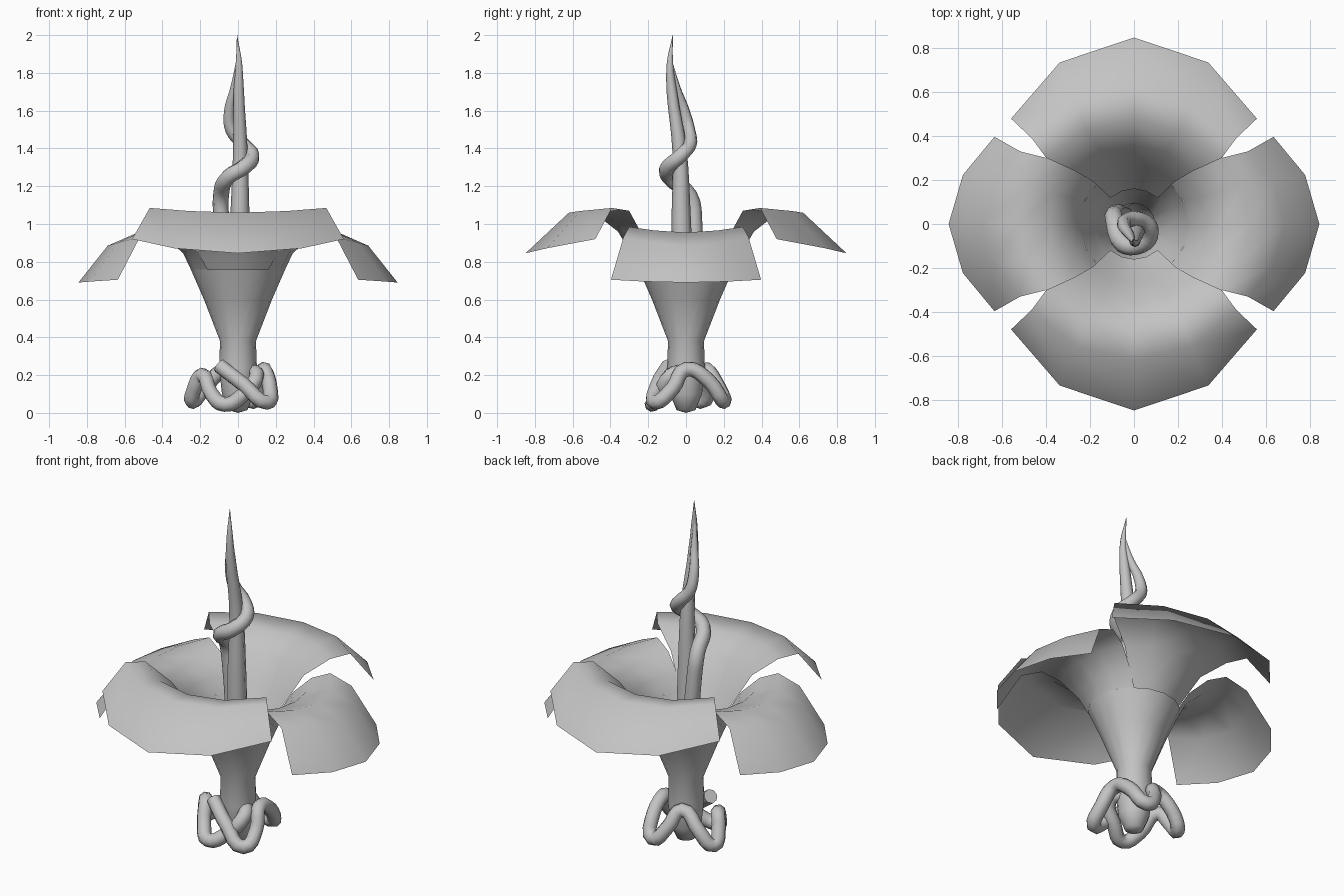
import bpy
import bmesh
from math import sin, cos, pi, radians

cube = bpy.data.objects.get("Cube")
if cube:
    bpy.data.objects.remove(cube, do_unlink=True)

grey = bpy.data.materials.new("plain grey")
grey.use_nodes = True
grey.diffuse_color = (0.55, 0.55, 0.55, 1)
shader = next(n for n in grey.node_tree.nodes if n.type == 'BSDF_PRINCIPLED')
shader.inputs["Base Color"].default_value = grey.diffuse_color


def select_only(obj):
    bpy.ops.object.select_all(action='DESELECT')
    obj.select_set(True)
    bpy.context.view_layer.objects.active = obj


def finish(obj):
    select_only(obj)
    bpy.ops.object.shade_smooth_by_angle(angle=radians(60))


def grid_mesh(name, rows, closed=False):
    """Skin a list of equally long rows of points with quads."""
    bm = bmesh.new()
    grid = [[bm.verts.new(p) for p in row] for row in rows]
    for low, high in zip(grid, grid[1:]):
        count = len(low)
        for i in range(count if closed else count - 1):
            j = (i + 1) % count
            bm.faces.new((low[i], low[j], high[j], high[i]))
    bmesh.ops.remove_doubles(bm, verts=bm.verts, dist=0.0005)
    mesh = bpy.data.meshes.new(name)
    bm.to_mesh(mesh)
    bm.free()
    obj = bpy.data.objects.new(name, mesh)
    bpy.context.collection.objects.link(obj)
    mesh.materials.append(grey)
    finish(obj)
    return obj


def petal(name, heading, profile):
    """Each profile row: middle radius and z, edge radius and z, half angle."""
    rows = []
    for mid_r, mid_z, edge_r, edge_z, spread in profile:
        row = []
        for step in (-1, -0.5, 0, 0.5, 1):
            blend = abs(step) ** 1.5
            r = mid_r + (edge_r - mid_r) * blend
            z = mid_z + (edge_z - mid_z) * blend
            angle = radians(heading + step * spread)
            row.append((r * cos(angle), r * sin(angle), z))
        rows.append(row)
    return grid_mesh(name, rows)


def tube(name, points, cyclic=False):
    """Round tapering tube; each point is x, y, z and radius."""
    curve = bpy.data.curves.new(name, 'CURVE')
    curve.dimensions = '3D'
    curve.bevel_depth = 1
    curve.bevel_resolution = 2
    curve.resolution_u = 4
    curve.use_fill_caps = True
    spline = curve.splines.new('BEZIER')
    spline.use_cyclic_u = cyclic
    spline.bezier_points.add(len(points) - 1)
    for knot, (x, y, z, radius) in zip(spline.bezier_points, points):
        knot.co = (x, y, z)
        knot.radius = radius
        knot.handle_left_type = knot.handle_right_type = 'AUTO'
    obj = bpy.data.objects.new(name, curve)
    bpy.context.collection.objects.link(obj)
    curve.materials.append(grey)
    select_only(obj)
    bpy.ops.object.convert(target='MESH')
    finish(bpy.context.view_layer.objects.active)


# Trumpet-shaped base, open at the top
SIDES = 16
trumpet = [(0, 0), (0.05, 0.015), (0.085, 0.1), (0.1, 0.24),
           (0.095, 0.38), (0.18, 0.6), (0.25, 0.76)]
grid_mesh("trumpet_base",
          [[(r * cos(2 * pi * i / SIDES), r * sin(2 * pi * i / SIDES), z)
            for i in range(SIDES)] for r, z in trumpet], closed=True)

# Low side petals growing out of the trumpet rim
side_profile = [(0.25, 0.76, 0.25, 0.76, 50), (0.29, 0.845, 0.3, 0.85, 46),
                (0.38, 0.925, 0.4, 0.945, 41), (0.53, 0.955, 0.5, 0.985, 37),
                (0.69, 0.885, 0.616, 0.93, 32.5), (0.845, 0.69, 0.75, 0.705, 32)]
petal("left_petal", 0, side_profile)
petal("right_petal", 180, side_profile)

# High, broad petals at front and back, rooted inside the trumpet
broad_profile = [(0.16, 0.64, 0.16, 0.64, 42), (0.265, 0.8, 0.27, 0.81, 44),
                 (0.36, 0.96, 0.36, 0.96, 48), (0.47, 1.045, 0.5, 1.07, 53),
                 (0.62, 1.06, 0.61, 1.085, 50), (0.85, 0.845, 0.738, 0.92, 49.4)]
petal("front_petal", -90, broad_profile)
petal("back_petal", 90, broad_profile)

# Tall pointed spike in the centre
tube("centre_spike", [(0.01, -0.01, 0.4, 0.06), (0.01, -0.025, 1.0, 0.052),
                      (0.012, -0.035, 1.4, 0.038), (0.004, -0.075, 1.7, 0.028),
                      (0.005, -0.085, 1.85, 0.017), (-0.005, -0.07, 2.0, 0.001)])

# Tendril winding up the spike
tube("winding_tendril", [(-0.05, 0.04, 0.6, 0.045), (-0.085, 0.045, 1.0, 0.042),
                         (-0.09, 0.02, 1.15, 0.042), (-0.05, -0.09, 1.25, 0.042),
                         (0.03, -0.095, 1.3, 0.042), (0.075, -0.03, 1.36, 0.04),
                         (0.03, 0.02, 1.42, 0.036), (-0.035, 0.015, 1.5, 0.034),
                         (-0.045, -0.01, 1.6, 0.03), (-0.02, -0.05, 1.72, 0.022),
                         (-0.003, -0.08, 1.86, 0.008)])

# Knotted root zigzagging around the foot
root_path = [(-0.1, -0.09, 0.25), (0.03, -0.15, 0.15), (0.15, -0.16, 0.055),
             (0.17, -0.07, 0.13), (0.14, 0.0, 0.23), (0.13, 0.12, 0.17),
             (0.08, 0.2, 0.06), (0.0, 0.17, 0.14), (-0.05, 0.11, 0.23),
             (-0.17, 0.12, 0.14), (-0.24, 0.08, 0.06), (-0.23, 0.02, 0.13),
             (-0.19, -0.03, 0.2), (-0.14, -0.12, 0.1), (-0.07, -0.18, 0.045),
             (0.02, -0.14, 0.09), (0.1, -0.08, 0.2), (0.05, 0.0, 0.22)]
tube("knotted_root", [(x, y, z, 0.04) for x, y, z in root_path])
